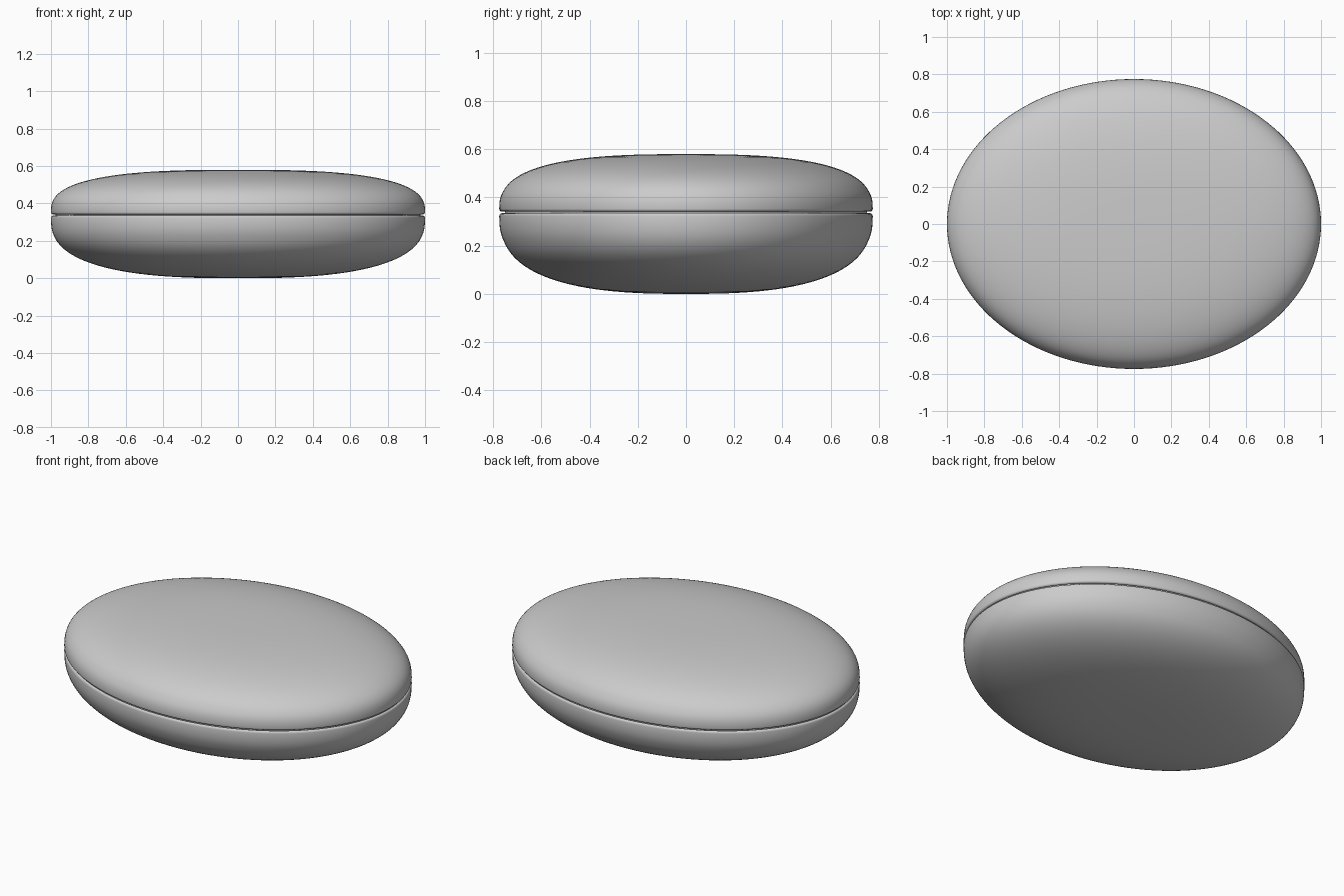
import bpy, bmesh, math

if "Cube" in bpy.data.objects:
    bpy.data.objects.remove(bpy.data.objects["Cube"])

RX, RY, SEGS = 1.0, 0.775, 128


def lathe(name, profile):
    """Spin an (r, z) profile around z as an ellipse; r = 0 closes at a pole."""
    bm = bmesh.new()
    rings = []
    for r, z in profile:
        if r < 1e-6:
            rings.append([bm.verts.new((0, 0, z))])
        else:
            # keep edge insets equal on both axes
            inset = min(1 - r, 0.02) * (RX - RY)
            rx, ry = r * RX, max(r * RY - inset, 0)
            rings.append([bm.verts.new((rx * math.cos(a), ry * math.sin(a), z))
                          for a in (2 * math.pi * i / SEGS for i in range(SEGS))])
    for lo, hi in zip(rings, rings[1:]):
        for i in range(SEGS):
            j = (i + 1) % SEGS
            if len(lo) == 1:
                bm.faces.new((lo[0], hi[j], hi[i]))
            elif len(hi) == 1:
                bm.faces.new((lo[i], lo[j], hi[0]))
            else:
                bm.faces.new((lo[i], lo[j], hi[j], hi[i]))
    bmesh.ops.recalc_face_normals(bm, faces=bm.faces)
    mesh = bpy.data.meshes.new(name)
    bm.to_mesh(mesh)
    bm.free()
    obj = bpy.data.objects.new(name, mesh)
    bpy.context.collection.objects.link(obj)
    bpy.ops.object.select_all(action='DESELECT')
    obj.select_set(True)
    bpy.context.view_layer.objects.active = obj
    bpy.ops.object.shade_smooth_by_angle(angle=math.radians(40))
    return obj


def shell_profile(rim_z, height, power, sign, fillet=0.012, steps=32):
    """Flattened dome with a small rounded rim turning into the seam."""
    pts = []
    for i in range(5):                      # rim fillet
        a = math.pi / 2 * i / 4
        pts.append((1 - fillet + fillet * math.sin(a),
                    rim_z + sign * fillet * (1 - math.cos(a))))
    z0, h = rim_z + sign * fillet, height - fillet
    for i in range(1, steps + 1):           # superellipse dome
        a = math.pi / 2 * i / steps
        c, s = max(math.cos(a), 0), math.sin(a)
        pts.append((c ** (2 / power), z0 + sign * h * s ** (2 / power)))
    pts[-1] = (0, rim_z + sign * height)
    return pts


# Lower body and lid
lathe("lower_body", shell_profile(0.335, 0.335, 2.65, -1))
lathe("lid", shell_profile(0.341, 0.239, 2.75, 1))

# Recessed core filling the seam between the halves
lathe("seam_core", [(0, 0.32), (0.975, 0.32), (0.975, 0.355), (0, 0.355)])
